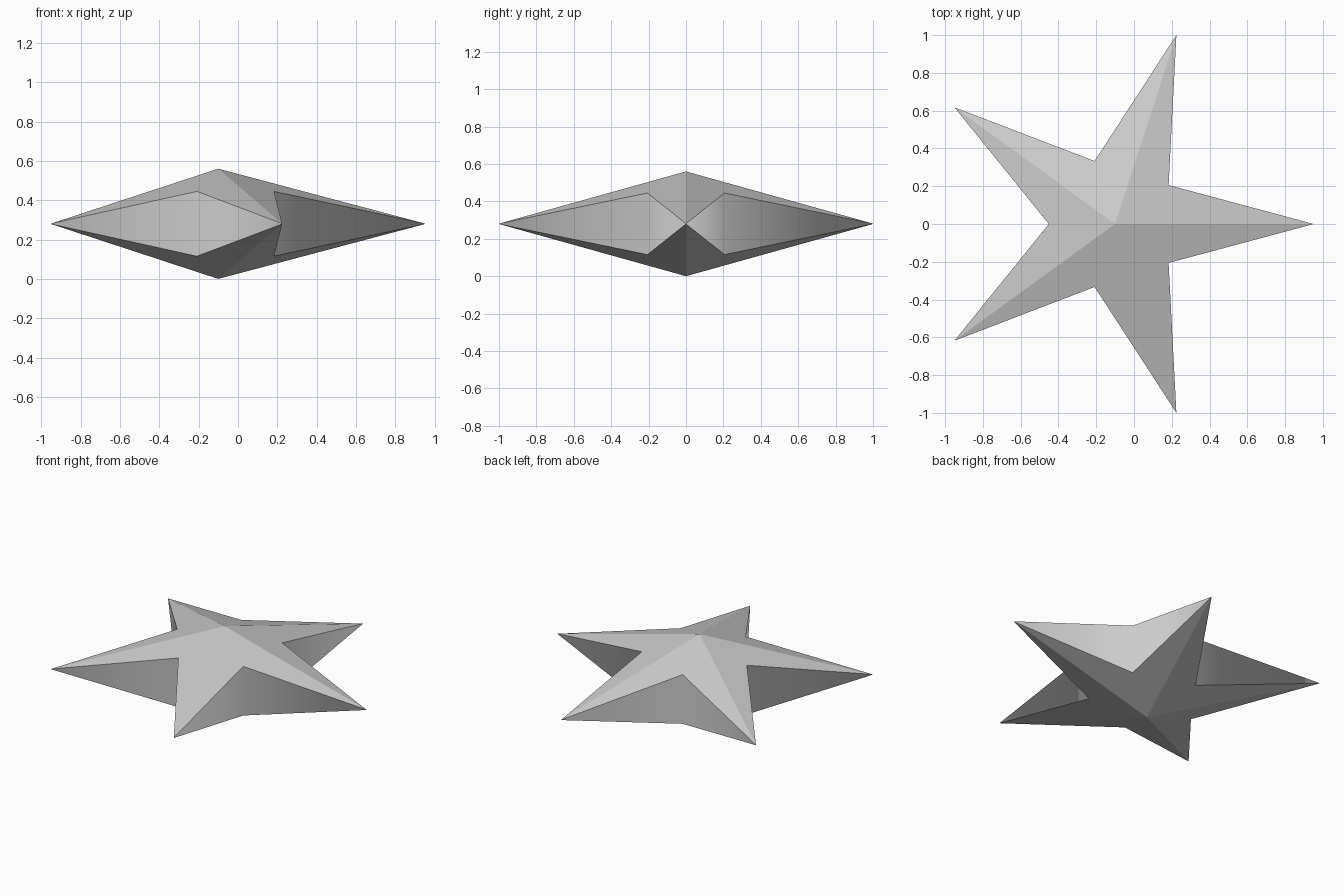
import bpy, bmesh
from math import pi, cos, sin

cube = bpy.data.objects.get("Cube")
if cube:
    bpy.data.objects.remove(cube, do_unlink=True)

POINTS = 5
OUTER = 1 / sin(2 * pi / POINTS)      # tip radius giving a 2 unit span
INNER = OUTER / 3                     # notch radius
HALF = 0.28                           # centre to apex height
CENTRE_X = -OUTER * (1 - cos(pi / POINTS)) / 2
NOTCH = HALF * (1 - INNER / (OUTER * cos(pi / POINTS)))
TIP = 0.001                           # tiny tip edge joins the side walls

grey = bpy.data.materials.new("plain grey")
grey.use_nodes = True
colour = (0.6, 0.6, 0.6, 1)
grey.diffuse_color = colour
grey.node_tree.nodes["Principled BSDF"].inputs["Base Color"].default_value = colour

bm = bmesh.new()


def outline(side):
    """Star outline, side = 1 for the upper half and -1 for the lower."""
    ring = []
    for i in range(2 * POINTS):
        a = i * pi / POINTS
        r, h = (INNER, NOTCH) if i % 2 else (OUTER, TIP)
        ring.append(bm.verts.new((CENTRE_X + r * cos(a), r * sin(a), HALF + side * h)))
    return ring


upper, lower = outline(1), outline(-1)

# Flat pyramid facets, one kite from each tip to the next
for ring, side in ((upper, 1), (lower, -1)):
    apex = bm.verts.new((CENTRE_X, 0, HALF + side * HALF))
    for i in range(0, 2 * POINTS, 2):
        kite = [apex, ring[i], ring[i + 1], ring[(i + 2) % (2 * POINTS)]]
        bm.faces.new(kite[::side])

# Smooth upright walls around the outline
for i in range(2 * POINTS):
    j = (i + 1) % (2 * POINTS)
    bm.faces.new((lower[i], lower[j], upper[j], upper[i])).smooth = True

# Keep the rim between facets and walls crisp
for edge in bm.edges:
    edge.smooth = all(f.smooth for f in edge.link_faces)

mesh = bpy.data.meshes.new("star")
bm.to_mesh(mesh)
bm.free()
mesh.materials.append(grey)
star = bpy.data.objects.new("star", mesh)
bpy.context.collection.objects.link(star)
